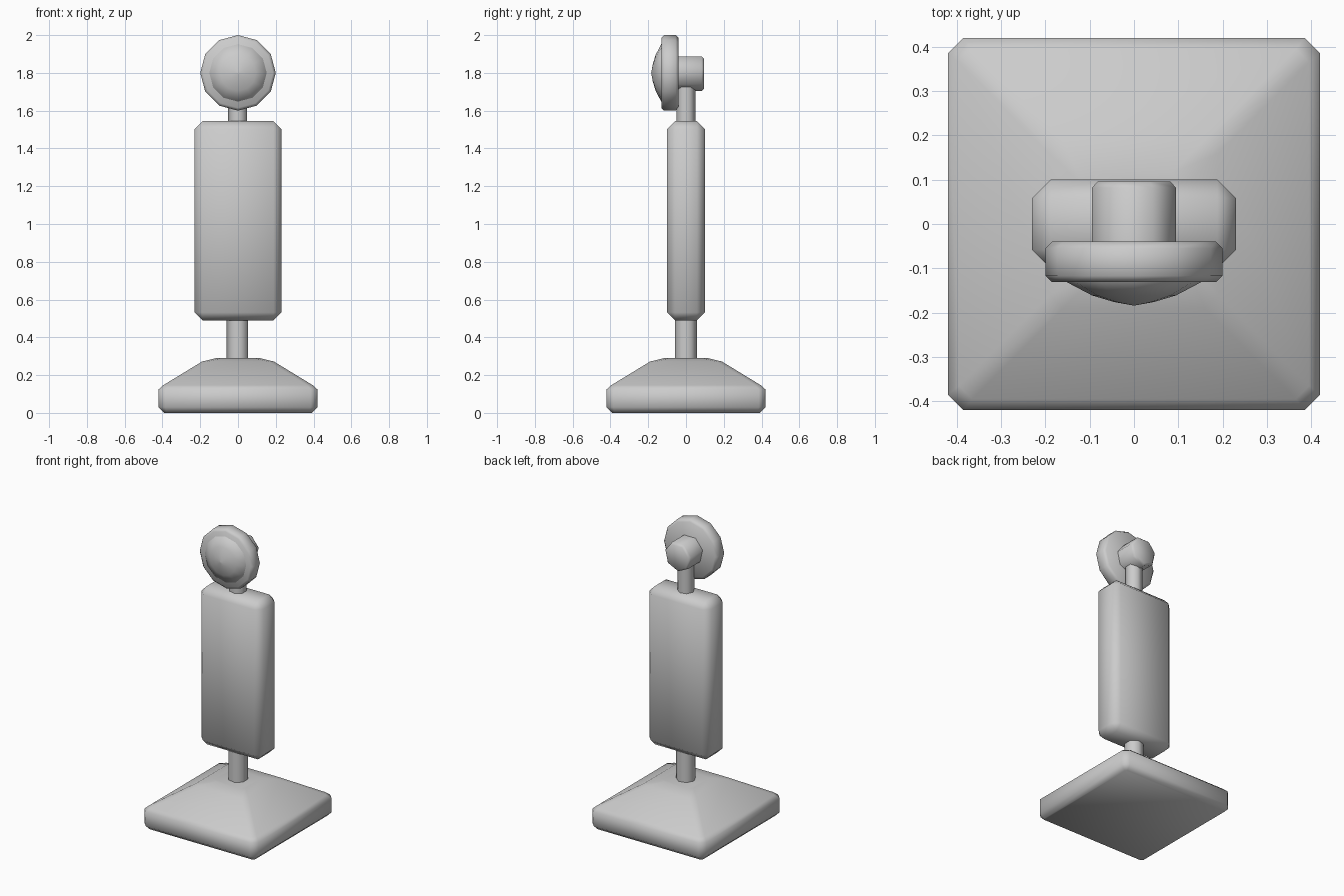
import bpy, bmesh, math
from mathutils import Vector

if "Cube" in bpy.data.objects:
    bpy.data.objects.remove(bpy.data.objects["Cube"])


def finish(name, bm, angle=50):
    bmesh.ops.recalc_face_normals(bm, faces=bm.faces)
    me = bpy.data.meshes.new(name)
    bm.to_mesh(me)
    bm.free()
    ob = bpy.data.objects.new(name, me)
    bpy.context.collection.objects.link(ob)
    bpy.context.view_layer.objects.active = ob
    ob.select_set(True)
    bpy.ops.object.shade_smooth_by_angle(angle=math.radians(angle))
    ob.select_set(False)
    return ob


def loft(name, rings, angle=50):
    """Skin a list of equal-length closed rings and cap both ends."""
    bm = bmesh.new()
    loops = [[bm.verts.new(p) for p in ring] for ring in rings]
    n = len(loops[0])
    for a, b in zip(loops, loops[1:]):
        for i in range(n):
            j = (i + 1) % n
            bm.faces.new((a[i], a[j], b[j], b[i]))
    bm.faces.new(loops[0])
    bm.faces.new(loops[-1])
    bmesh.ops.remove_doubles(bm, verts=bm.verts, dist=1e-5)
    return finish(name, bm, angle)


def ring(n, r, start, place):
    return [place(r * math.cos(start + math.tau * i / n),
                  r * math.sin(start + math.tau * i / n)) for i in range(n)]


def square(h, c, z):
    pts = [(h, c - h), (h, h - c), (h - c, h), (c - h, h),
           (-h, h - c), (-h, c - h), (c - h, -h), (h - c, -h)]
    return [Vector((x, y, z)) for x, y in pts]


def turned(name, n, profile, start, z, angle=50):
    """Profile of (radius, y) around a y axis at height z."""
    return loft(name, [ring(n, r, start, lambda a, b, y=y: Vector((a, y, z + b)))
                       for r, y in profile], angle)


def pole(name, r, z0, z1):
    return loft(name, [ring(7, r, math.pi, lambda a, b, z=z: Vector((a, b, z)))
                       for z in (z0, z1)], 60)


# Sloped square base with chamfered corners
loft("base", [square(h, c, z) for h, c, z in (
    (0.39, 0.012, 0), (0.42, 0.035, 0.03), (0.42, 0.035, 0.125),
    (0.395, 0.03, 0.147), (0.19, 0.03, 0.272), (0.115, 0.03, 0.29))])

# Tall bevelled panel
bm = bmesh.new()
bmesh.ops.create_cube(bm, size=1)
for v in bm.verts:
    v.co = Vector((v.co.x * 0.46, v.co.y * 0.2, v.co.z * 1.055 + 1.0175))
bmesh.ops.bevel(bm, geom=bm.edges[:], offset=0.042, segments=1, affect='EDGES')
finish("panel", bm)

# Poles below and above the panel
pole("lower_pole", 0.06, 0.27, 0.51)
pole("upper_pole", 0.052, 1.52, 1.79)

# Hub behind the lamp
turned("hub", 7, [(0.097, -0.06), (0.097, 0.082), (0.084, 0.096)], -math.pi / 2, 1.8, 60)

# Lamp rim and its domed lens
turned("lamp_rim", 12, [(0.185, -0.04), (0.2, -0.055), (0.2, -0.117), (0.185, -0.131)], 0, 1.8)
turned("lens", 12, [(0.155, -0.12), (0.152, -0.131), (0.095, -0.161), (0.045, -0.176),
                    (0.001, -0.184)], 0, 1.8)
